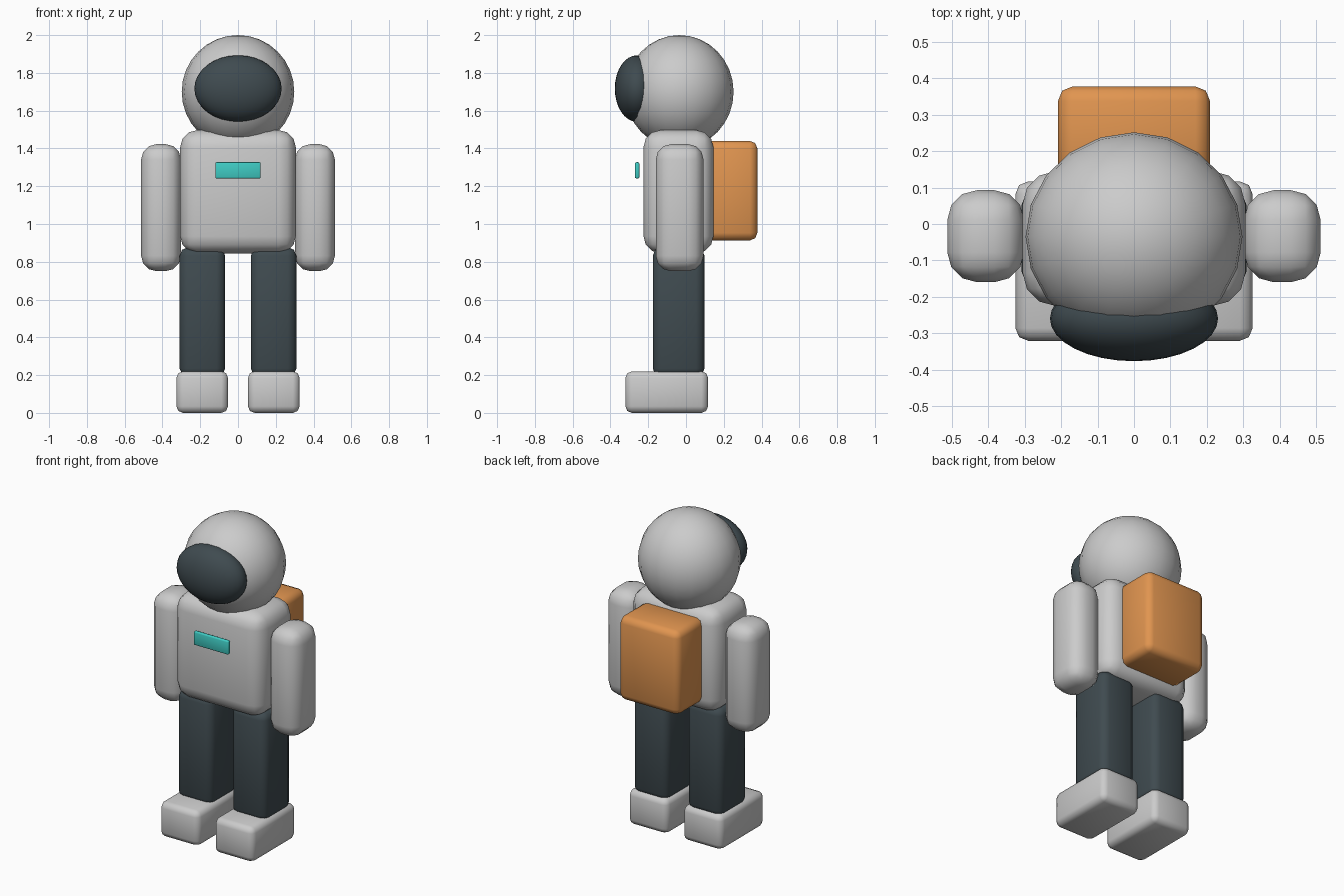
import bpy
from math import radians

if "Cube" in bpy.data.objects:
    bpy.data.objects.remove(bpy.data.objects["Cube"])


def paint(obj, name, rgb):
    mat = bpy.data.materials.get(name) or bpy.data.materials.new(name)
    mat.diffuse_color = (*rgb, 1)
    mat.use_nodes = True
    mat.node_tree.nodes["Principled BSDF"].inputs["Base Color"].default_value = mat.diffuse_color
    obj.data.materials.append(mat)


def box(name, lo, hi, bevel, segments=2):
    """Rounded box between two opposite corners."""
    mid = [(a + b) / 2 for a, b in zip(lo, hi)]
    bpy.ops.mesh.primitive_cube_add(size=1, location=mid)
    obj = bpy.context.object
    obj.name = name
    obj.scale = [b - a for a, b in zip(lo, hi)]
    bpy.ops.object.transform_apply(location=False, rotation=False, scale=True)
    mod = obj.modifiers.new("Round", 'BEVEL')
    mod.width = bevel
    mod.segments = segments
    mod.limit_method = 'NONE'
    bpy.ops.object.modifier_apply(modifier=mod.name)
    bpy.ops.object.shade_smooth_by_angle(angle=radians(50))
    return obj


def ball(name, center, radii, segments, rings):
    bpy.ops.mesh.primitive_uv_sphere_add(segments=segments, ring_count=rings,
                                         radius=1, location=center)
    obj = bpy.context.object
    obj.name = name
    obj.scale = radii
    bpy.ops.object.transform_apply(location=False, rotation=False, scale=True)
    bpy.ops.object.shade_smooth()
    return obj


DARK = (0.05, 0.07, 0.08)

# helmet and visor
ball("helmet", (0, -0.035, 1.70), (0.298, 0.287, 0.30), 20, 16)
visor = ball("visor", (0, -0.26, 1.717), (0.231, 0.117, 0.176), 32, 16)
paint(visor, "dark", DARK)

# torso, chest panel and backpack
box("torso", (-0.306, -0.225, 0.845), (0.306, 0.145, 1.497), 0.09, 3)
panel = box("chest_panel", (-0.12, -0.27, 1.241), (0.12, -0.247, 1.327), 0.007)
paint(panel, "teal", (0.05, 0.6, 0.55))
pack = box("backpack", (-0.209, 0.10, 0.913), (0.209, 0.378, 1.44), 0.04)
paint(pack, "orange", (0.75, 0.3, 0.08))

# arms, legs and boots on both sides
for side, s in (("left", -1), ("right", 1)):
    def limb(name, x0, x1, y0, y1, z0, z1, bevel, segments=2):
        xs = sorted((s * x0, s * x1))
        return box(f"{side}_{name}", (xs[0], y0, z0), (xs[1], y1, z1), bevel, segments)

    limb("arm", 0.302, 0.513, -0.16, 0.093, 0.75, 1.423, 0.082, 3)
    leg = limb("leg", 0.068, 0.309, -0.176, 0.098, 0.19, 0.877, 0.045)
    paint(leg, "dark", DARK)
    limb("boot", 0.053, 0.326, -0.321, 0.117, 0.0, 0.22, 0.035)
